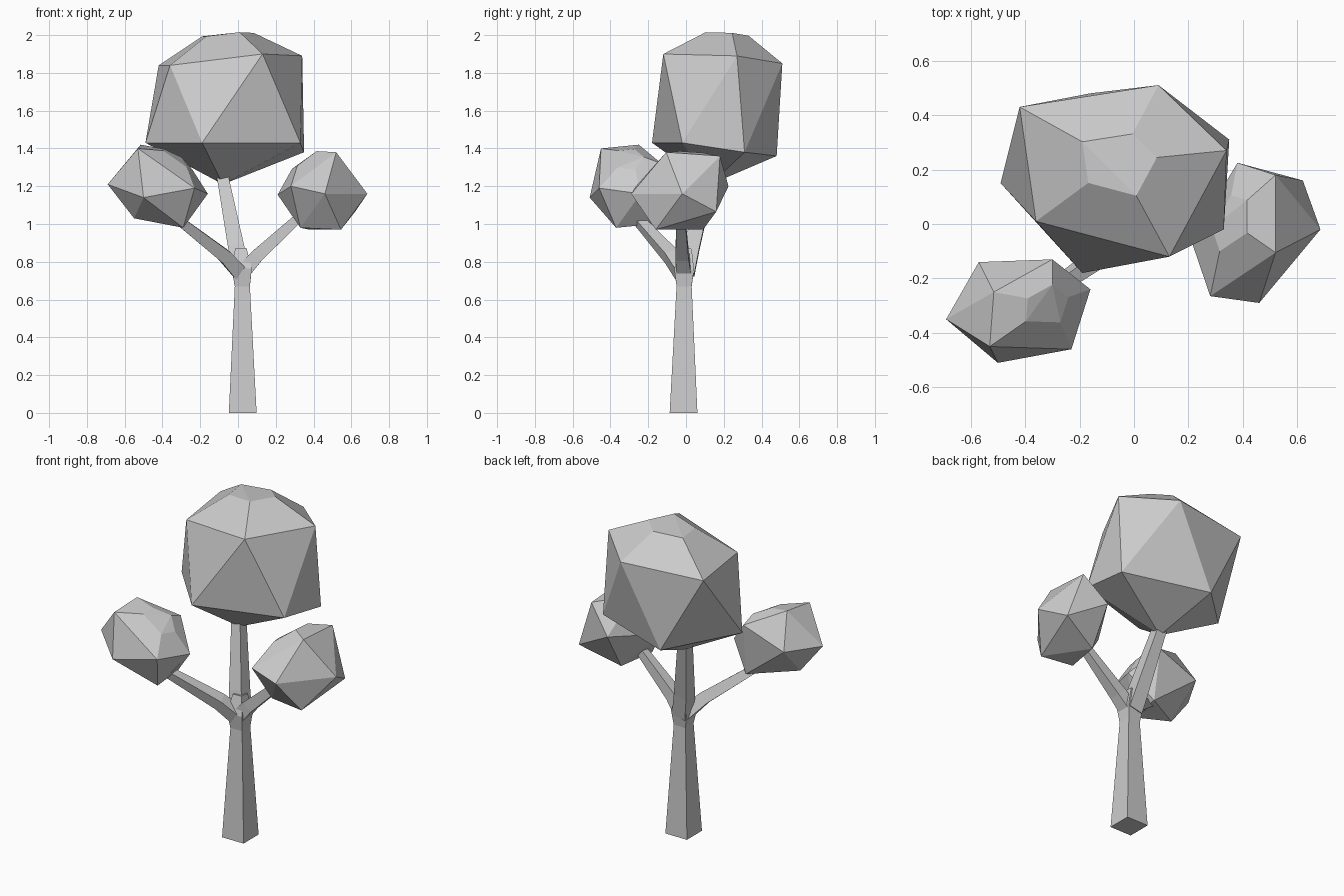
import bpy
import bmesh
from mathutils import Vector

cube = bpy.data.objects.get("Cube")
if cube:
    bpy.data.objects.remove(cube, do_unlink=True)

# One plain grey for the whole tree
grey = bpy.data.materials.new("plain grey")
grey.use_nodes = True
grey.diffuse_color = (0.6, 0.6, 0.6, 1)
shader = next(n for n in grey.node_tree.nodes if n.type == 'BSDF_PRINCIPLED')
shader.inputs["Base Color"].default_value = grey.diffuse_color


def finish(name, bm):
    """Turn a bmesh into a flat shaded object with outward faces."""
    bmesh.ops.recalc_face_normals(bm, faces=bm.faces[:])
    mesh = bpy.data.meshes.new(name)
    bm.to_mesh(mesh)
    bm.free()
    mesh.materials.append(grey)
    obj = bpy.data.objects.new(name, mesh)
    bpy.context.collection.objects.link(obj)
    return obj


def limb(name, path, widths):
    """Sweep a tapering square section along a path."""
    bm = bmesh.new()
    points = [Vector(p) for p in path]
    rings = []
    for i, (point, width) in enumerate(zip(points, widths)):
        ahead = points[min(i + 1, len(points) - 1)]
        behind = points[max(i - 1, 0)]
        along = (ahead - behind).normalized()
        if i == 0 and name == "trunk":
            along = Vector((0, 0, 1))
        side = Vector((0, 1, 0)).cross(along).normalized()
        depth = along.cross(side)
        corners = ((-1, -1), (1, -1), (1, 1), (-1, 1))
        rings.append([bm.verts.new(point + (side * a + depth * b) * width / 2)
                      for a, b in corners])
    for low, high in zip(rings, rings[1:]):
        for k in range(4):
            n = (k + 1) % 4
            bm.faces.new((low[k], low[n], high[n], high[k]))
    bm.faces.new(rings[0])
    bm.faces.new(rings[-1])
    return finish(name, bm)


def foliage(name, apex, crown, base, cut):
    """Faceted twenty-sided clump with its apex corner sliced off."""
    tip = Vector(apex)
    bm = bmesh.new()
    for p in crown:
        bm.verts.new(p)
        bm.verts.new(Vector(p).lerp(tip, cut))
    for p in base:
        bm.verts.new(p)
    hull = bmesh.ops.convex_hull(bm, input=bm.verts[:])
    loose = [v for v in bm.verts if not v.link_faces]
    bmesh.ops.delete(bm, geom=loose, context='VERTS')
    bmesh.ops.dissolve_limit(bm, angle_limit=0.1, verts=bm.verts[:], edges=bm.edges[:])
    return finish(name, bm)


# Trunk with a knot where the branches part
limb("trunk",
     [(0.025, -0.013, 0), (0.023, -0.01, 0.67), (0.02, -0.01, 0.76), (0.015, 0, 0.87)],
     [0.147, 0.08, 0.105, 0.06])

# Branches
limb("middle_branch",
     [(0.02, 0, 0.74), (-0.01, 0.03, 0.88), (-0.085, 0.13, 1.27)],
     [0.09, 0.085, 0.06])
limb("right_branch",
     [(0.02, -0.01, 0.73), (-0.07, -0.08, 0.83), (-0.34, -0.27, 1.04)],
     [0.08, 0.07, 0.045])
limb("left_branch",
     [(0.02, -0.01, 0.74), (0.1, -0.02, 0.83), (0.35, -0.03, 1.06)],
     [0.08, 0.07, 0.045])

# Foliage clumps
foliage("top_foliage", (-0.06, 0.23, 2.08),
        [(-0.42, 0.43, 1.84), (0.09, 0.51, 1.85), (0.34, 0.27, 1.89),
         (0.13, -0.12, 1.9), (-0.36, 0.01, 1.84)],
        [(-0.49, 0.15, 1.43), (-0.19, -0.18, 1.43), (0.33, -0.02, 1.43),
         (0.35, 0.31, 1.38), (-0.16, 0.48, 1.36), (-0.08, 0.13, 1.21)], 0.64)
foliage("right_foliage", (-0.3, -0.29, 1.38),
        [(-0.3, -0.13, 1.32), (-0.16, -0.24, 1.16), (-0.23, -0.46, 1.19),
         (-0.53, -0.45, 1.4), (-0.515, -0.25, 1.42)],
        [(-0.5, -0.51, 1.14), (-0.69, -0.35, 1.21), (-0.57, -0.14, 1.22),
         (-0.29, -0.17, 1), (-0.29, -0.37, 0.98), (-0.55, -0.33, 1.03)], 0.58)
foliage("left_foliage", (0.34, 0.02, 1.39),
        [(0.28, -0.265, 1.2), (0.52, -0.105, 1.38), (0.52, 0.18, 1.36),
         (0.38, 0.225, 1.2), (0.21, -0.06, 1.155)],
        [(0.685, -0.02, 1.16), (0.62, 0.16, 1.065), (0.46, -0.29, 1.16),
         (0.545, -0.16, 0.97), (0.38, 0.09, 0.97), (0.33, -0.14, 0.98)], 0.58)
